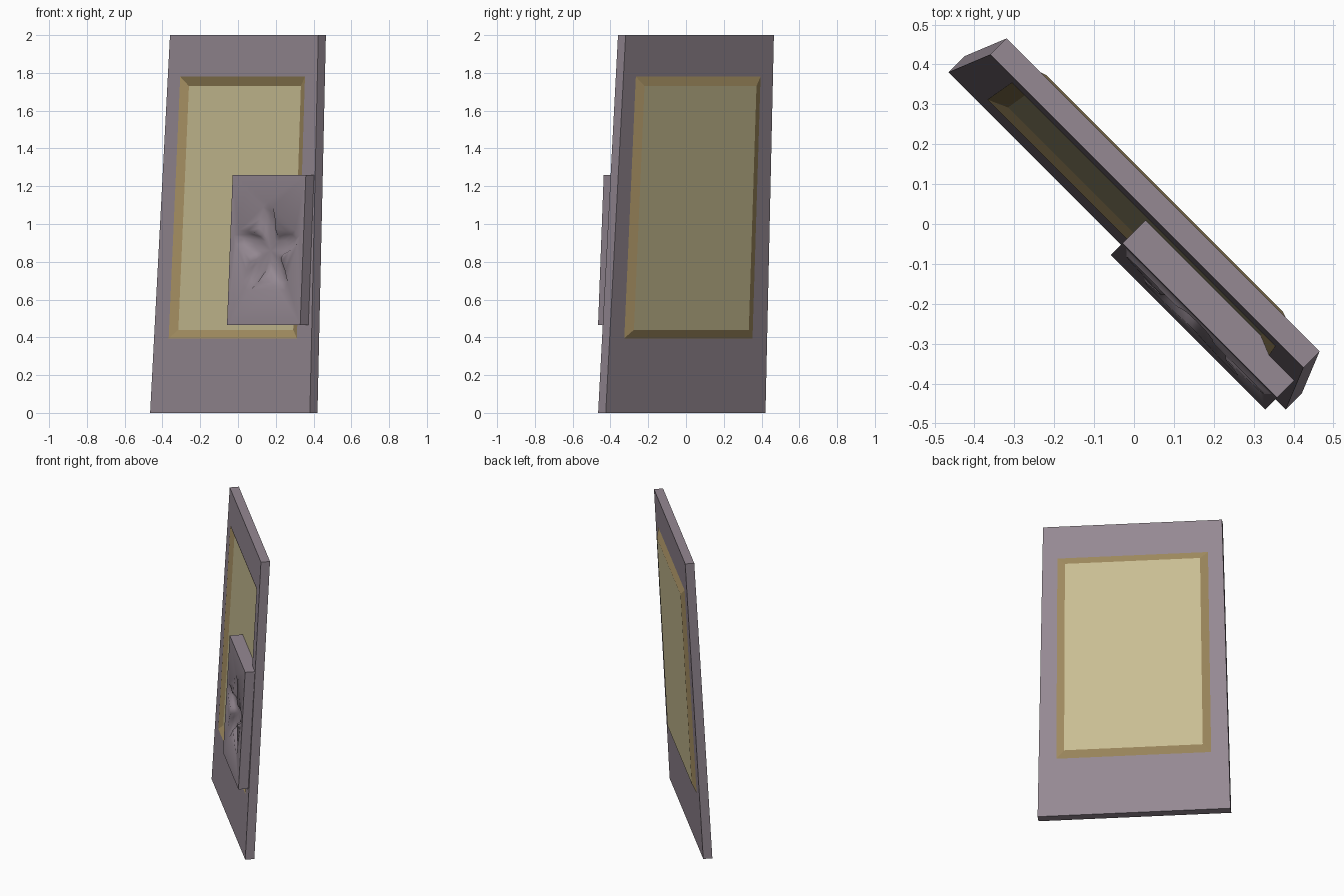
import bpy, bmesh, math

if "Cube" in bpy.data.objects:
    bpy.data.objects.remove(bpy.data.objects["Cube"])

S = math.sqrt(2)
LEAN = 0.053   # backward lean per unit height


def place(u, b, z):
    # u runs along the panel, b runs towards its back; turned 45 degrees
    b += LEAN * z
    return ((u + b) / S, (b - u) / S, z)


def material(name, color):
    m = bpy.data.materials.new(name)
    m.diffuse_color = (*color, 1)
    m.use_nodes = True
    m.node_tree.nodes["Principled BSDF"].inputs["Base Color"].default_value = m.diffuse_color
    return m


def rect(b, z0, w0, z1, w1, c=0.0):
    return [(c - w0, b, z0), (c + w0, b, z0), (c + w1, b, z1), (c - w1, b, z1)]


def loft(bm, loops):
    # bridge successive loops with quads, return the vertex rings
    rings = [[bm.verts.new(place(*p)) for p in loop] for loop in loops]
    for a, c in zip(rings, rings[1:]):
        n = len(a)
        for i in range(n):
            j = (i + 1) % n
            bm.faces.new((a[i], a[j], c[j], c[i]))
    return rings


def finish(bm, name, mat, angle=30, recalc=True):
    if recalc:
        bmesh.ops.recalc_face_normals(bm, faces=bm.faces)
    me = bpy.data.meshes.new(name)
    bm.to_mesh(me)
    bm.free()
    ob = bpy.data.objects.new(name, me)
    bpy.context.collection.objects.link(ob)
    me.materials.append(mat)
    bpy.ops.object.select_all(action='DESELECT')
    ob.select_set(True)
    bpy.context.view_layer.objects.active = ob
    bpy.ops.object.shade_smooth_by_angle(angle=math.radians(angle))
    return ob


stone = material("stone", (0.30, 0.25, 0.29))
brass = material("brass", (0.37, 0.27, 0.12))
pane = material("pane", (0.58, 0.51, 0.29))

FRONT, BACK, PUSH = -0.06, -0.003, 0.02
outer = (0.395, 0.48, 1.78, 0.467)
inner = (0.44, 0.43, 1.73, 0.419)
slab = (0.0, 0.598, 2.0, 0.555)

# leaning slab with an opening on both faces
bm = bmesh.new()
loft(bm, [rect(FRONT, *outer), rect(FRONT, *slab), rect(BACK, *slab), rect(BACK, *outer)])
finish(bm, "panel_body", stone)

# sloped frames and panes: sunk on the front, raised on the back
for side, b in (("front", FRONT), ("back", BACK)):
    loops = [rect(b, *outer), rect(b + PUSH, *inner)]
    glass = loops[1]
    if side == "back":
        loops, glass = [l[::-1] for l in loops], glass[::-1]
    bm = bmesh.new()
    loft(bm, loops)
    finish(bm, side + "_frame", brass, recalc=False)
    bm = bmesh.new()
    bm.faces.new([bm.verts.new(place(*p)) for p in glass])
    finish(bm, side + "_pane", pane, recalc=False)

# block on the front, with a rounded star carved into its face
CU, CZ, FACE = 0.288, 0.86, -0.121


def star(scale, b, n=40):
    pts = []
    for i in range(n):
        t = 2 * math.pi * i / n
        r = scale * (0.12 + 0.14 * ((1 + math.cos(5 * t)) / 2) ** 1.3)
        pts.append((CU + r * math.sin(t), b, CZ + r * math.cos(t)))
    return pts


bm = bmesh.new()
block = (0.465, 0.274, 1.26, 0.274, CU)
back, front = loft(bm, [rect(-0.038, *block), rect(FACE, *block)])
bm.faces.new(back)
rings = loft(bm, [star(1.0, FACE), star(0.8, FACE + 0.022), star(0.5, FACE + 0.032)])
hub = bm.verts.new(place(CU, FACE + 0.032, CZ))
last, rim = rings[-1], rings[0]
for i in range(len(last)):
    bm.faces.new((last[i], last[(i + 1) % len(last)], hub))
# flat face between the block's edge and the star
for i in range(len(rim)):
    bm.edges.get((rim[i], rim[(i + 1) % len(rim)]))
edges = [bm.edges.get((l[i], l[(i + 1) % len(l)])) for l in (front, rim) for i in range(len(l))]
bmesh.ops.triangle_fill(bm, edges=edges, use_beauty=True)
finish(bm, "star_block", stone, angle=50)
